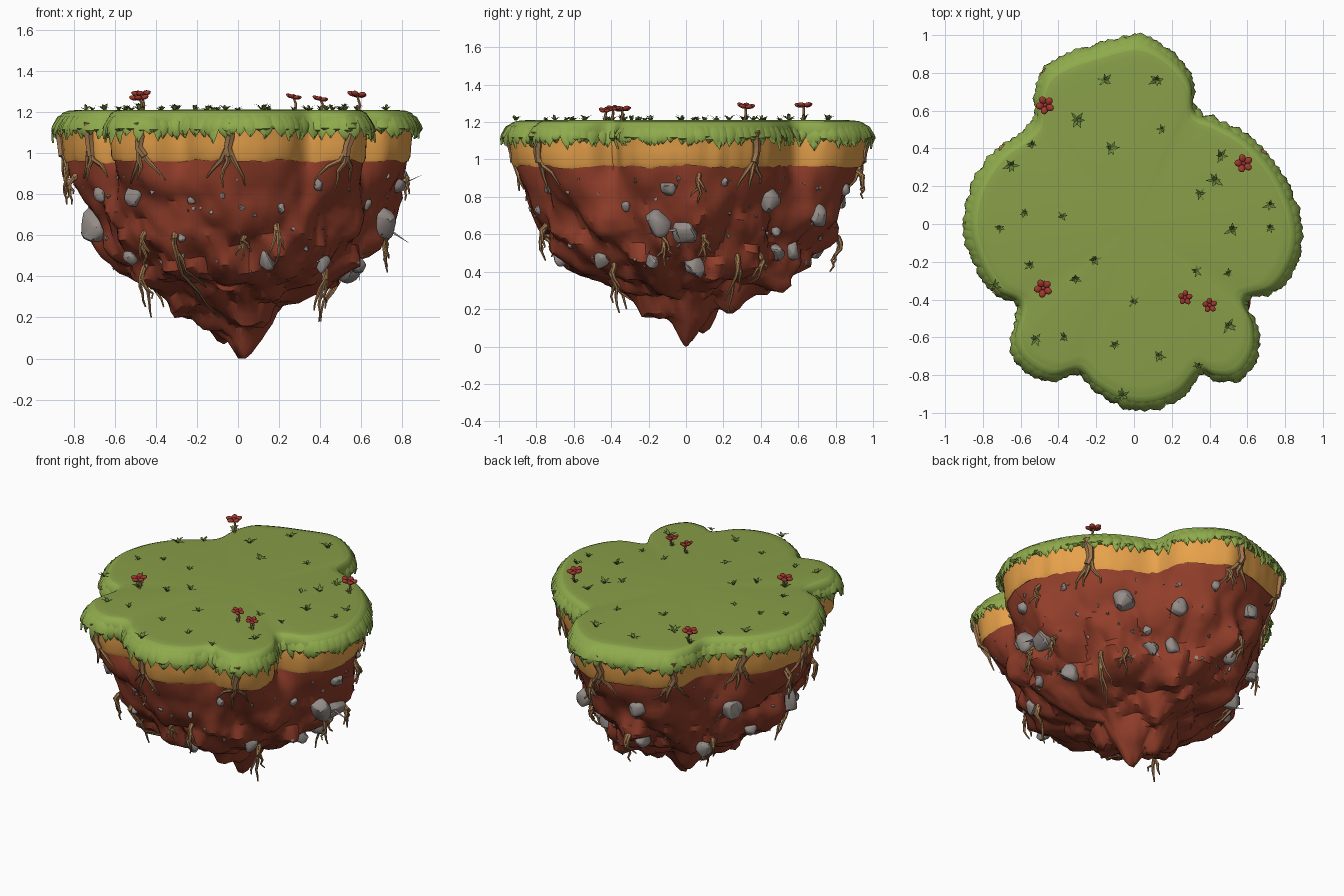
import bpy, bmesh, math, random
from mathutils import Vector, Matrix, noise
from mathutils.bvhtree import BVHTree

if "Cube" in bpy.data.objects:
    bpy.data.objects.remove(bpy.data.objects["Cube"])

random.seed(7)
U = random.uniform


def material(name, r, g, b):
    m = bpy.data.materials.new(name)
    lin = lambda c: (c / 255 / 12.92) if c < 11 else ((c / 255 + 0.055) / 1.055) ** 2.4
    m.diffuse_color = (lin(r), lin(g), lin(b), 1)
    m.use_nodes = True
    m.node_tree.nodes["Principled BSDF"].inputs["Base Color"].default_value = m.diffuse_color
    return m


GRASS = material("grass_green", 136, 158, 72)
RIM = material("fringe_green", 142, 170, 76)
TUFT = material("tuft_green", 104, 130, 58)
SAND = material("ochre_sand", 234, 164, 76)
ROCK = material("red_earth", 146, 62, 42)
STONE = material("grey_stone", 148, 140, 136)
ROOT = material("root_brown", 164, 122, 80)
PETAL = material("flower_red", 160, 56, 46)


def finish(bm, name, mats, angle=40, recalc=True):
    if recalc:
        bmesh.ops.recalc_face_normals(bm, faces=bm.faces[:])
    me = bpy.data.meshes.new(name)
    bm.to_mesh(me)
    bm.free()
    ob = bpy.data.objects.new(name, me)
    bpy.context.collection.objects.link(ob)
    for m in mats:
        me.materials.append(m)
    bpy.ops.object.select_all(action='DESELECT')
    ob.select_set(True)
    bpy.context.view_layer.objects.active = ob
    if angle:
        bpy.ops.object.shade_smooth_by_angle(angle=math.radians(angle))


def loft(bm, rings, cap_start, cap_end):
    """Skin closed rings of points; centre points close the ends."""
    vs = [[bm.verts.new(p) for p in r] for r in rings]
    n = len(vs[0])
    for k, (a, b) in enumerate(zip(vs, vs[1:])):
        for i in range(n):
            f = bm.faces.new((a[i], a[(i + 1) % n], b[(i + 1) % n], b[i]))
            f.tag = k >= len(vs) - 2
    for r, c in ((vs[0], cap_start), (vs[-1], cap_end)):
        cv = bm.verts.new(c)
        for i in range(n):
            bm.faces.new((r[i], r[(i + 1) % n], cv)).tag = r is vs[-1]


def tube(bm, pts, r0, r1, sides=6):
    rings = []
    for i, p in enumerate(pts):
        t = (pts[min(i + 1, len(pts) - 1)] - pts[max(i - 1, 0)]).normalized()
        u = t.orthogonal().normalized() if abs(t.x) > .95 else t.cross(Vector((1, 0, 0))).normalized()
        v = t.cross(u)
        r = r0 + (r1 - r0) * i / (len(pts) - 1)
        rings.append([p + (u * math.cos(a) + v * math.sin(a)) * r
                      for a in (2 * math.pi * k / sides for k in range(sides))])
    loft(bm, rings, pts[0], pts[-1])


# Lobed island outline, resampled along a smooth closed spline
KEYS = [(0, 1.0), (.13, .96), (.25, .86), (.31, .76), (.33, .61), (.45, .55), (.61, .46), (.76, .3),
        (.86, .1), (.89, -.08), (.85, -.23), (.76, -.35), (.60, -.41), (.65, -.55), (.65, -.7),
        (.57, -.82), (.45, -.83), (.36, -.80), (.25, -.92), (.1, -.98), (-.05, -.97), (-.2, -.89),
        (-.3, -.80), (-.45, -.83), (-.58, -.77), (-.65, -.65), (-.62, -.44), (-.75, -.36), (-.85, -.2),
        (-.9, 0), (-.86, .2), (-.75, .37), (-.6, .48), (-.53, .56), (-.52, .7), (-.47, .83),
        (-.35, .9), (-.2, .95)]
KEYS = [Vector((x, y, 0)) for x, y in KEYS]
dense = []
for i in range(len(KEYS)):
    a, b, c, d = (KEYS[(i + k) % len(KEYS)] for k in (-1, 0, 1, 2))
    for t in (j / 12 for j in range(12)):
        dense.append(.5 * (2 * b + (c - a) * t + (2 * a - 5 * b + 4 * c - d) * t * t
                           + (3 * b - a - 3 * c + d) * t ** 3))
total = sum((dense[i] - dense[i - 1]).length for i in range(len(dense)))
N, EDGE, acc = 240, [], 0
for i in range(len(dense)):
    acc += (dense[(i + 1) % len(dense)] - dense[i]).length
    if acc >= total / N * (len(EDGE) + 1) - 1e-6:
        EDGE.append(dense[(i + 1) % len(dense)])
EDGE.reverse()  # counter-clockwise
N = len(EDGE)
SOFT = [sum((EDGE[(i + k) % N] for k in range(-14, 15)), Vector()) / 29 * 1.03 for i in range(N)]


def ring(f, z):
    return [Vector((p.x * f, p.y * f, z)) for p in EDGE]


# Red earth body: tapering craggy cone with hanging points
PROFILE = [(.925, .99), (.925, .95), (.915, .88), (.885, .79), (.86, .71), (.815, .63), (.79, .58),
           (.735, .5), (.68, .43), (.61, .385), (.54, .35), (.45, .325), (.37, .29), (.30, .25),
           (.23, .19), (.16, .12), (.10, .07), (.04, .02)]
SPIKES = [(.04, .25, .12, .07), (-.32, -.12, .06, .1), (.12, .5, .05, .12), (0, -.52, .05, .12),
          (.3, -.1, .07, .1), (-.1, .1, .04, .08)]
prof = []
for (f0, z0), (f1, z1) in zip(PROFILE, PROFILE[1:]):
    prof += [(f0, z0), ((f0 + f1) / 2, (z0 + z1) / 2)]
prof.append(PROFILE[-1])
rings = []
for f, z in prof:
    depth = min(1, max(0, (.97 - z) / .4))
    r = []
    for p, soft in zip(EDGE, SOFT):
        q = p.lerp(soft, min(1, depth * 1.4)) * f
        q.z = z
        warp = q + .05 * Vector((noise.noise(q * 4), noise.noise(q * 4 + Vector((5, 5, 5))), noise.noise(q * 5)))
        v1 = noise.voronoi(warp * 4 + Vector((3, 1, 2)))[0]
        v2 = noise.voronoi(warp * 8.5)[0]
        d = depth * (.15 * (.42 - v1[0]) + .06 * (.42 - v2[0])) + .02 * noise.noise(q * 6) * min(1, depth * 4)
        slope = max(.3, min(1, f / .6))
        q += Vector((q.x, q.y, 0)).normalized() * d * slope * min(1, f / .15)
        q.z -= d * (1.0 - .7 * slope) + depth * .02 * noise.noise(q * 9)
        for sx, sy, amp, s in SPIKES:
            q.z -= depth * amp * math.exp(-((q.x - sx) ** 2 + (q.y - sy) ** 2) / s ** 2)
        r.append(q)
    rings.append(r)
low = min(q.z for r in rings for q in r)
for r in rings:
    for q in r:
        q.z = .99 - (.99 - q.z) * .99 / (.99 - low)
bm = bmesh.new()
tip = sum(rings[-1], Vector()) / N
tip.z = 0
loft(bm, rings, (0, 0, .99), tip)
rock_tree = BVHTree.FromBMesh(bm)
finish(bm, "earth_body", [ROCK], 30)

# Sand layer with wavy lower lip
bm = bmesh.new()
rings = []
for f, z, w in ((.90, .985, 0), (.932, .962, 1), (.945, .985, 1), (.95, 1.05, 0), (.965, 1.15, 0), (.94, 1.17, 0)):
    r = ring(f, z)
    for q in r:
        q.z += w * (.014 * noise.noise(q * 9) + .006 * noise.noise(q * 25))
        flute = .008 * noise.noise(Vector((q.x * 14, q.y * 14, 0)))
        q += Vector((q.x, q.y, 0)).normalized() * flute
    rings.append(r)
loft(bm, rings, (0, 0, .985), (0, 0, 1.17))
sand_tree = BVHTree.FromBMesh(bm)
finish(bm, "sand_layer", [SAND], 40)

# Grass pad: rounded rim and flat lawn
bm = bmesh.new()
loft(bm, [ring(*s) for s in ((.945, 1.115), (.975, 1.12), (.982, 1.14), (.972, 1.172), (.95, 1.195), (.92, 1.206),
                             (.87, 1.21))], (0, 0, 1.13), (0, 0, 1.212))
for f in bm.faces:
    f.material_index = 1 if f.tag else 0
finish(bm, "grass_pad", [RIM, GRASS], 50)

# Overhanging leaf fringe: broad pointed leaves in two overlapping rows
bm = bmesh.new()
for row in range(2):
    for i in range(row, N, 2):
        p, side = EDGE[i], (EDGE[(i + 1) % N] - EDGE[i - 1]).normalized()
        n = Vector((side.y, -side.x, 0))
        drop, lean, w, puff = U(.035, .085) - row * .02, U(-.03, .03), U(.026, .036), U(-.008, .008)
        prev = None
        for off, z, k in ((-.06, 1.193, .5), (-.026, 1.176, .9), (-.002, 1.135, 1), (.004, 1.13 - drop * .5, .72),
                          (-.004 + puff, 1.13 - drop, .04)):
            t = (1.2 - z) / .13
            c = p + n * (off + row * .007 + puff * t) + side * lean * t + Vector((0, 0, z))
            cur = [bm.verts.new(c + side * w * k * s - n * (.010 * abs(s))) for s in (-1, 0, 1)]
            if prev:
                for j in range(2):
                    bm.faces.new((prev[j], cur[j], cur[j + 1], prev[j + 1]))
            prev = cur
finish(bm, "grass_fringe", [RIM], 50, recalc=False)


def hit(deg, z, tree=rock_tree):
    d = Vector((math.cos(math.radians(deg)), math.sin(math.radians(deg)), 0))
    loc, nor, _, _ = tree.ray_cast(d * 2 + Vector((0, 0, z)), -d)
    return (loc, nor) if loc else (d * .3 + Vector((0, 0, z)), d)


# Embedded stones: (bearing, height, radius)
STONES = [(-12, .66, .08), (0, .62, .08), (5, .43, .065), (44, .78, .085), (71, .70, .06), (73, .52, .055),
          (60, .5, .055), (-7, .85, .045), (-17, .46, .045), (16, .88, .026), (-27, .75, .028), (58, .62, .035),
          (-78, .48, .05), (-48, .46, .05), (-62, .85, .03), (-130, .8, .06), (184, .65, .09), (-107, .77, .022),
          (-75, .73, .028), (-112, .59, .024), (105, .78, .06), (104, .53, .06), (135, .43, .065),
          (148, .72, .07), (165, .5, .045), (205, .8, .04), (215, .5, .045), (85, .84, .035)]
STONES += [(U(-180, 180), U(.42, .92), U(.007, .018)) for _ in range(80)]
bm = bmesh.new()
for deg, z, r in STONES:
    loc, nor = hit(deg, z)
    M = Matrix.Rotation(U(0, 6), 3, 'Z') @ Matrix.Rotation(U(-.4, .4), 3, 'X')
    one = bmesh.new()
    for k in range(20 if r > .02 else 9):
        v = Vector((random.gauss(0, 1), random.gauss(0, 1), random.gauss(0, 1))).normalized()
        one.verts.new(loc + nor * r * .05 + M @ Vector((v.x * r, v.y * r * .85, v.z * r * 1.15)))
    bmesh.ops.convex_hull(one, input=one.verts[:])
    if r > .02:  # soften the edges of larger stones
        bmesh.ops.bevel(one, geom=one.edges[:], offset=r * .09, segments=1, affect='EDGES')
    bmesh.ops.recalc_face_normals(one, faces=one.faces[:])
    me = bpy.data.meshes.new("stone_temp")
    one.to_mesh(me)
    one.free()
    bm.from_mesh(me)
    bpy.data.meshes.remove(me)
finish(bm, "stones", [STONE], 32, recalc=False)

# Rim roots: trunk down the sand, fanning over the earth
bm = bmesh.new()
for deg in (-93, -121, -56, -155, 29, 92, 120, 150, 180):
    top = [hit(deg + U(-1, 1), z, sand_tree)[0] * 1.006 for z in (1.15, 1.08, 1.03, .985)]
    for p, z in zip(top, (1.15, 1.08, 1.03, .985)):
        p.z = z
    tube(bm, top, .028, .019)
    for k in (-1, -.3, .8):
        length, pts = U(.09, .18), [top[2]]
        for s in (.2, .45, .7, 1):
            q = hit(deg + k * 7 * s ** .8 + U(-.9, .9), .99 - length * s)[0]
            pts.append(q + Vector((q.x, q.y, 0)).normalized() * (.008 + .03 * s * (abs(k) < .5)))
        tube(bm, pts, .017, .004, 6)
finish(bm, "rim_roots", [ROOT], 50)

# Dangling roots: (bearing, start height, length, how closely they hug the earth)
bm = bmesh.new()
for deg, z, length, hug in ((-115, .62, .42, .9), (-142, .46, .26, .2), (-43, .45, .27, .2), (30, .5, .32, .3),
                            (8, .6, .15, 0), (-9, .62, .2, 0), (-88, .6, .12, .5), (-76, .66, .2, .3),
                            (45, .5, .16, .3), (-128, .62, .18, .2), (140, .5, .25, .4), (172, .95, .2, 0),
                            (5, .93, .16, 0), (88, .95, .16, 0), (-168, .9, .15, 0), (100, .6, .2, .2)):
    loc, nor = hit(deg, z)
    out = Vector((loc.x, loc.y, 0)).normalized()
    for k in range(3):
        start = loc - out * .02
        sway, ln = out.cross(Vector((0, 0, 1))) * (k - 1) * .04, length * (1, .8, .65)[(k + 2) % 3]
        pts = [start]
        for s in (.12, .3, .5, .7, .85, 1):
            free = start + out * .045 * min(1, s * 3) - Vector((0, 0, ln * s))
            near = hit(deg, z - ln * s)[0] + out * .015
            pts.append(free.lerp(near, hug) + sway * max(0, s - .3) * 1.4
                       + Vector((U(-.01, .01), U(-.01, .01), 0)))
        tube(bm, pts, .015, .004, 6)
finish(bm, "dangling_roots", [ROOT], 50)

# Flowers: (x, y, head height)
FLOWERS = [(-.47, .63, 1.285), (.58, .32, 1.28), (-.48, -.34, 1.265), (.27, -.39, 1.27), (.4, -.43, 1.26)]
stems, heads = bmesh.new(), bmesh.new()
for x, y, z in FLOWERS:
    head = Vector((x, y, z))
    tube(stems, [Vector((x + .01, y - .01, 1.20)), Vector((x + .012, y, 1.24)), head], .008, .006)
    tilt = Matrix.Rotation(U(-.25, .25), 4, 'X') @ Matrix.Rotation(U(-.25, .25), 4, 'Y')
    size = .8 if x == .4 or x == .27 else 1
    for k in range(5):
        M = (Matrix.Translation(head) @ tilt @ Matrix.Rotation(k * math.tau / 5 + x, 4, 'Z')
             @ Matrix.Scale(size, 4) @ Matrix.Translation((.028, 0, .006)) @ Matrix.Rotation(-.3, 4, 'Y')
             @ Matrix.Diagonal((.023, .019, .012, 1)))
        bmesh.ops.create_icosphere(heads, subdivisions=2, radius=1, matrix=M)
    bmesh.ops.create_icosphere(heads, subdivisions=1, radius=.012, matrix=Matrix.Translation(head + Vector((0, 0, .006))))
finish(stems, "flower_stems", [ROOT], 50)
finish(heads, "flower_heads", [PETAL], 50)

# Grass tufts on the lawn
TUFTS = [(-.15, .76), (.12, .76), (-.3, .55), (.15, .5), (-.12, .4), (-.54, .42), (-.65, .31), (.46, .36), (.35, .16),
         (.43, .23), (.72, .1), (-.38, .04), (-.58, .06), (-.71, -.02), (.52, -.03), (.72, -.02), (-.21, -.19),
         (-.55, -.22), (-.31, -.29), (0, -.41), (.33, -.25), (.5, -.26), (-.74, -.33), (.5, -.54), (-.52, -.61),
         (-.37, -.6), (-.1, -.64), (.13, -.7), (.34, -.75), (-.06, -.91)] + [f[:2] for f in FLOWERS]
bm = bmesh.new()
for x, y in TUFTS:
    size, a0 = U(.6, 1.1), U(0, 6)
    for k in range(6):
        a, reach, h = a0 + k * 1.05 + U(-.3, .3), U(.025, .052) * size, U(.012, .038) * size
        d = Vector((math.cos(a), math.sin(a), 0))
        b, s = Vector((x, y, 1.208)), Vector((-d.y, d.x, 0)) * .008 * size
        root, mid, end = b, b + d * reach * .5 + Vector((0, 0, h * .8)), b + d * reach + Vector((0, 0, h))
        l0, r0, l1, r1, e = [bm.verts.new(q) for q in (root - s, root + s, mid - s, mid + s, end)]
        bm.faces.new((l0, r0, r1, l1)).normal_flip()
        bm.faces.new((l1, r1, e)).normal_flip()
for f in bm.faces:
    f.normal_update()
    if f.normal.z < 0:
        f.normal_flip()
finish(bm, "grass_tufts", [TUFT], 0, recalc=False)
